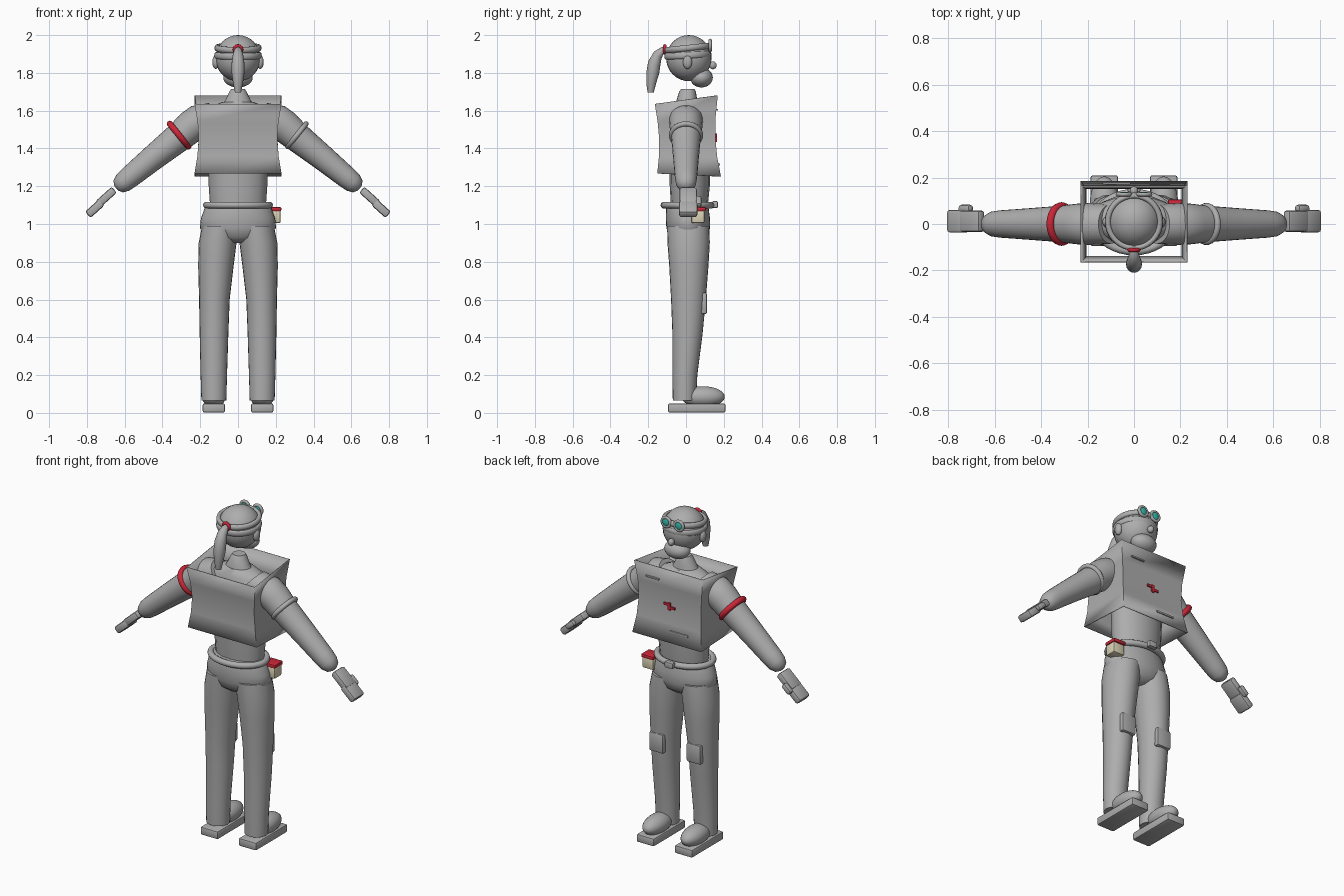
import bpy, bmesh, math
from mathutils import Vector, Matrix

if "Cube" in bpy.data.objects:
    bpy.data.objects.remove(bpy.data.objects["Cube"])


def material(name, rgb):
    m = bpy.data.materials.new(name)
    m.diffuse_color = (*rgb, 1)
    m.use_nodes = True
    m.node_tree.nodes["Principled BSDF"].inputs["Base Color"].default_value = m.diffuse_color
    return m


GREY = material("plain grey", (0.42, 0.42, 0.42))
RED = material("red", (0.60, 0.02, 0.04))
CREAM = material("cream", (0.72, 0.66, 0.47))
TEAL = material("teal", (0.03, 0.50, 0.43))


def finish(name, bm, mat, matrix=None, smooth=35):
    if matrix:
        bmesh.ops.transform(bm, matrix=matrix, verts=bm.verts)
    bmesh.ops.recalc_face_normals(bm, faces=bm.faces)
    me = bpy.data.meshes.new(name)
    bm.to_mesh(me)
    bm.free()
    me.materials.append(mat)
    ob = bpy.data.objects.new(name, me)
    bpy.context.collection.objects.link(ob)
    if smooth:
        bpy.context.view_layer.objects.active = ob
        ob.select_set(True)
        bpy.ops.object.shade_smooth_by_angle(angle=math.radians(smooth))
        ob.select_set(False)
    return ob


def loft(name, rings, mat=GREY, n=24):
    """Skin closed rings, each given as centre and two radius vectors."""
    bm = bmesh.new()
    loops = []
    for c, u, v in rings:
        loops.append([bm.verts.new(Vector(c) + Vector(u) * math.cos(2 * math.pi * i / n)
                                   + Vector(v) * math.sin(2 * math.pi * i / n)) for i in range(n)])
    for a, b in zip(loops, loops[1:]):
        for i in range(n):
            j = (i + 1) % n
            bm.faces.new((a[i], a[j], b[j], b[i]))
    bm.faces.new(loops[0])
    bm.faces.new(loops[-1])
    return finish(name, bm, mat, smooth=50)


def column(name, rows, n=24):
    """Upright loft from rows of x, y, z, x radius, y radius."""
    return loft(name, [((x, y, z), (rx, 0, 0), (0, ry, 0)) for x, y, z, rx, ry in rows], n=n)


def box(name, loc, size, mat=GREY, bevel=0.01, tilt=0):
    bm = bmesh.new()
    bmesh.ops.create_cube(bm, size=1)
    bmesh.ops.scale(bm, vec=size, verts=bm.verts)
    if bevel:
        bmesh.ops.bevel(bm, geom=bm.edges[:], offset=bevel, segments=2, affect='EDGES', profile=0.5)
    return finish(name, bm, mat, Matrix.Translation(loc) @ Matrix.Rotation(tilt, 4, 'Y'))


def ball(name, loc, radii, mat=GREY):
    bm = bmesh.new()
    bmesh.ops.create_uvsphere(bm, u_segments=28, v_segments=16, radius=1)
    return finish(name, bm, mat, Matrix.Translation(loc) @ Matrix.Diagonal((*radii, 1)))


def ring(name, loc, rx, ry, tube, rot, mat=GREY, flat=1.0):
    bm = bmesh.new()
    n, k = 36, 10
    vs = []
    for i in range(n):
        a = 2 * math.pi * i / n
        for j in range(k):
            b = 2 * math.pi * j / k
            r = tube * math.cos(b)
            vs.append(bm.verts.new(((rx + r) * math.cos(a), (ry + r) * math.sin(a), tube * flat * math.sin(b))))
    for i in range(n):
        for j in range(k):
            i2, j2 = (i + 1) % n, (j + 1) % k
            bm.faces.new((vs[i * k + j], vs[i2 * k + j], vs[i2 * k + j2], vs[i * k + j2]))
    return finish(name, bm, mat, Matrix.Translation(loc) @ rot, smooth=60)


FLAT = Matrix.Identity(4)

# Trousers
column("hips", [(0, .012, .90, .05, .06), (0, .012, .93, .16, .10), (0, .012, .98, .202, .116),
                (0, .01, 1.03, .196, .117), (0, .007, 1.09, .175, .112), (0, .007, 1.11, .165, .105)], 32)
for s, side in ((-1, "left"), (1, "right")):
    column(side + "_leg", [(s * .128, -.008, .065, .066, .062), (s * .128, -.006, .20, .070, .066),
                           (s * .127, .008, .42, .076, .080), (s * .125, .013, .60, .081, .092),
                           (s * .117, .015, .78, .094, .104), (s * .108, .014, .90, .100, .112),
                           (s * .095, .012, .99, .095, .112)])
    # Shoes and knee pads
    box(side + "_sole", (s * .128, .057, .026), (.118, .305, .048), bevel=.009)
    ball(side + "_shoe", (s * .128, .09, .085), (.062, .115, .056))
    box(side + "_knee_pad", (s * .125, .094, .58), (.095, .034, .115), bevel=.01)

    # Arms with rounded wrists
    path = [(.10, 1.575, .085), (.19, 1.555, .090), (.25, 1.515, .087), (.31, 1.462, .079),
            (.45, 1.350, .068), (.575, 1.247, .059), (.610, 1.218, .054), (.634, 1.198, .040), (.645, 1.189, .015)]
    loft(side + "_arm", [((s * x, 0, z), (s * .63 * r, 0, .77 * r), (0, r, 0)) for x, z, r in path])
    ring(side + "_armband", (s * .312, 0, 1.47), .077, .077, .017 if s < 0 else .014,
         Matrix.Rotation(s * math.radians(129), 4, 'Y'), RED if s < 0 else GREY)
    # Hands
    tilt = s * math.radians(42)
    box(side + "_palm", (s * .698, .012, 1.143), (.115, .092, .042), bevel=.011, tilt=tilt)
    box(side + "_fingers", (s * .758, .012, 1.082), (.10, .098, .044), bevel=.012, tilt=tilt)
    box(side + "_thumb", (s * .725, .066, 1.118), (.065, .034, .034), bevel=.012, tilt=tilt)

    # Ears and goggle lenses
    ball(side + "_ear", (s * .118, .008, 1.857), (.018, .024, .036))
    face = Matrix.Rotation(math.radians(-90), 4, 'X')
    ring(side + "_goggle_rim", (s * .043, .128, 1.945), .027, .027, .009, face)
    ball(side + "_lens", (s * .043, .129, 1.945), (.025, .010, .025), TEAL)

# Torso and neck
column("torso", [(0, .018, 1.10, .148, .098), (0, .02, 1.20, .155, .106), (0, .02, 1.32, .160, .108),
                 (0, .018, 1.45, .185, .112), (0, .015, 1.56, .205, .105), (0, .01, 1.61, .17, .085),
                 (0, .008, 1.645, .085, .065)], 16)
column("neck", [(0, .005, 1.62, .09, .062), (0, .005, 1.66, .065, .054),
                (0, .008, 1.70, .046, .044), (0, .01, 1.715, .036, .035)], 20)

# Open four-sided vest, pinched in the middle and open at both ends
bm = bmesh.new()
levels = []
for half, yb, zb, yf, zf in ((.23, -.152, 1.268, .185, 1.252), (.215, -.143, 1.36, .165, 1.355),
                             (.208, -.142, 1.45, .155, 1.46), (.214, -.150, 1.54, .157, 1.57),
                             (.23, -.165, 1.635, .168, 1.68)):
    levels.append([bm.verts.new(p) for p in ((-half, yb, zb), (half, yb, zb), (half, yf, zf), (-half, yf, zf))])
for a, b in zip(levels, levels[1:]):
    for i in range(4):
        j = (i + 1) % 4
        bm.faces.new((a[i], a[j], b[j], b[i]))
vest = finish("vest", bm, GREY)
vest.modifiers.new("thickness", 'SOLIDIFY').thickness = .006

# Small chest badge and pocket edges
for name, x, z, w, h in (("badge_bar_left", .022, 1.468, .03, .014), ("badge_post", 0, 1.457, .016, .045),
                         ("badge_bar_right", -.024, 1.452, .03, .014)):
    box(name, (x, .159, z), (w, .009, h), RED, bevel=0)
box("lower_pocket_edge", (-.075, .174, 1.315), (.12, .012, .012), bevel=.003)
box("upper_pocket_edge", (.11, .164, 1.605), (.09, .012, .010), bevel=.003)

# Belt, buckle and pouch
ring("belt", (0, .008, 1.10), .167, .125, .018, FLAT)
box("buckle", (0, .154, 1.103), (.055, .03, .036), bevel=.006)
box("pouch", (.188, .063, 1.038), (.074, .068, .066), CREAM, bevel=.006)
box("pouch_flap", (.188, .066, 1.079), (.082, .078, .022), RED, bevel=.006)

# Head, jaw and nose
ball("head", (0, .015, 1.878), (.119, .120, .122))
ball("jaw", (0, .082, 1.775), (.078, .060, .052))
ball("nose", (0, .142, 1.84), (.018, .020, .021))

# Headband and goggle strap, raised at the front
ring("headband", (0, .010, 1.932), .112, .113, .013, Matrix.Rotation(math.radians(6), 4, 'X'), flat=1.3)
ring("goggle_strap", (0, .010, 1.893), .117, .116, .009,
     Matrix.Rotation(math.radians(3), 4, 'X'), flat=2)

# Ponytail with its tie
tail = [(-.095, 1.922, .014, 0, 1), (-.125, 1.917, .020, .2, .98), (-.150, 1.893, .028, .7, .7),
        (-.168, 1.85, .034, .95, .3), (-.176, 1.80, .034, 1, .1), (-.184, 1.745, .026, 1, 0), (-.187, 1.695, .016, 1, 0)]
loft("ponytail", [((0, y, z), (r, 0, 0), (0, r * a, -r * b)) for y, z, r, a, b in tail], n=16)
ring("hair_tie", (0, -.112, 1.924), .019, .019, .009, Matrix.Rotation(math.radians(90), 4, 'X'), RED)
